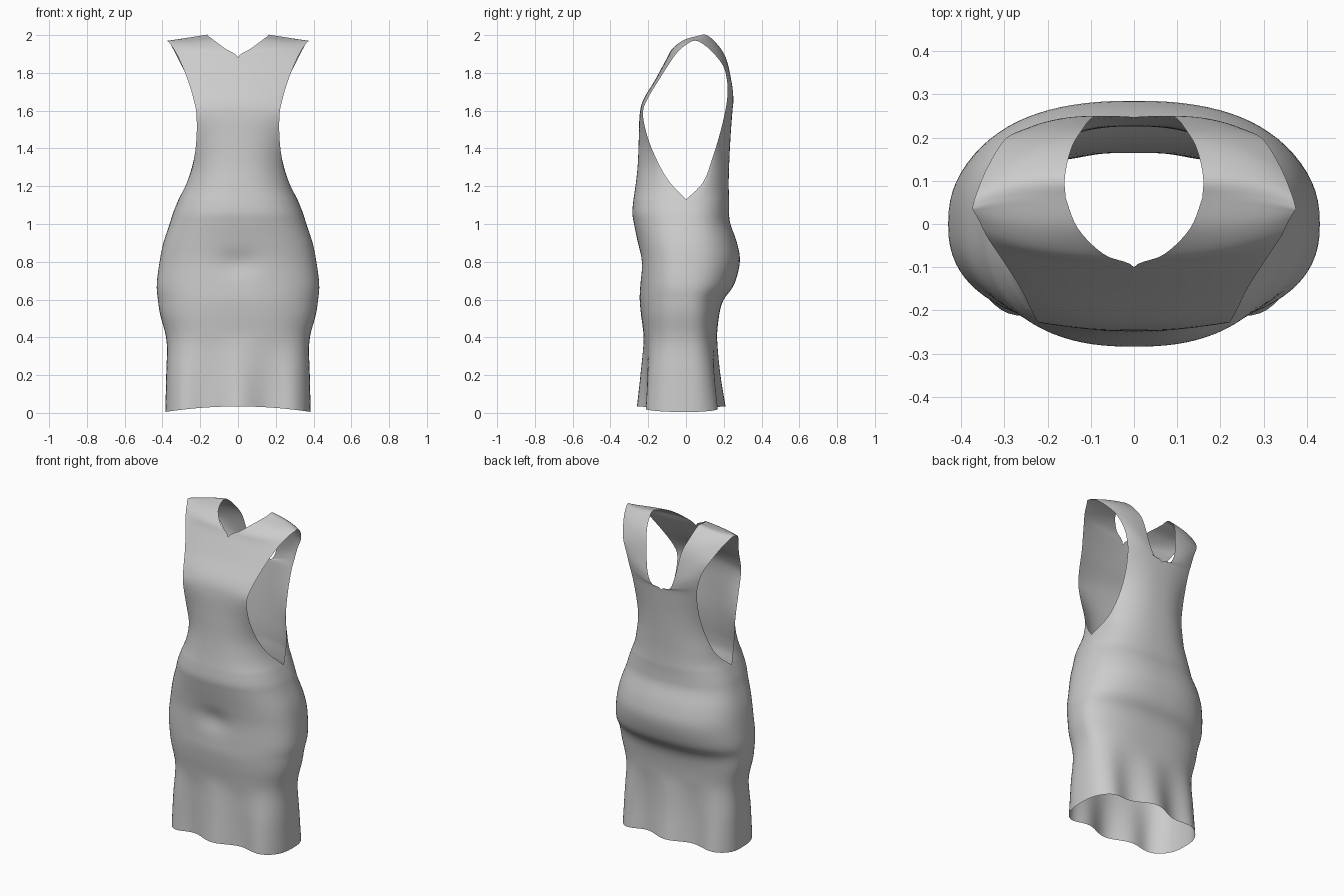
import bpy, bmesh, math

COLS, STEPS = 22, 5

# Skirt and waist rings: z, half width, front y, back y, roundness
SKIRT = [
    (.005, .385, -.235, .185, 3.0), (.20, .380, -.226, .167, 3.0),
    (.38, .378, -.222, .163, 2.7), (.52, .412, -.238, .176, 2.5),
    (.60, .424, -.245, .200, 2.4), (.68, .430, -.243, .255, 2.4),
    (.80, .415, -.243, .285, 2.4), (.90, .395, -.256, .270, 2.4),
    (1.0, .362, -.275, .235, 2.4), (1.06, .343, -.284, .228, 2.4),
    (1.13, .315, -.278, .228, 2.4)]

# Bodice rows: centre/neck edge x, y, z, then armhole edge x, y, z
FRONT = [
    (0, -.278, 1.13, .315, 0, 1.13), (0, -.265, 1.22, .270, -.085, 1.22),
    (0, -.255, 1.32, .237, -.145, 1.32), (0, -.250, 1.45, .220, -.200, 1.45),
    (0, -.245, 1.58, .220, -.228, 1.58), (0, -.225, 1.66, .235, -.205, 1.66),
    (0, -.165, 1.76, .265, -.145, 1.76), (0, -.100, 1.88, .310, -.075, 1.87),
    (.07, -.07, 1.93, .340, -.030, 1.925), (.13, -.01, 1.975, .360, .010, 1.955),
    (.158, .06, 1.995, .375, .035, 1.97)]
BACK = [
    (0, .228, 1.13, .315, 0, 1.13), (0, .226, 1.22, .270, .090, 1.22),
    (0, .230, 1.35, .232, .140, 1.35), (0, .237, 1.48, .218, .180, 1.48),
    (0, .247, 1.61, .222, .210, 1.61), (.06, .250, 1.63, .238, .220, 1.69),
    (.095, .247, 1.71, .260, .217, 1.76), (.12, .218, 1.86, .300, .195, 1.84),
    (.145, .175, 1.94, .340, .130, 1.92), (.16, .110, 2.0, .365, .070, 1.965),
    (.158, .06, 1.995, .375, .035, 1.97)]


def smooth_rows(rows):
    """Catmull-Rom interpolation between the key rows."""
    out = []
    for i in range(len(rows) - 1):
        a, b, c, d = (rows[max(i - 1, 0)], rows[i], rows[i + 1],
                      rows[min(i + 2, len(rows) - 1)])
        for j in range(STEPS):
            t = j / STEPS
            out.append([.5 * (2 * q + (r - p) * t + (2 * p - 5 * q + 4 * r - s) * t * t
                              + (3 * q - p - 3 * r + s) * t ** 3)
                        for p, q, r, s in zip(a, b, c, d)])
    return out + [list(rows[-1])]


def row_points(row):
    """Points from the centre edge out to the side edge."""
    xi, yi, zi, xo, yo, zo, p, k = row
    xi = max(xi, 0)
    pts = []
    for i in range(COLS + 1):
        s = min(math.sin(i / COLS * math.pi / 2), 1)
        w = max(1 - s ** p, 0) ** k
        x = xi + (xo - xi) * s
        y = yo + (yi - yo) * w
        z = zi + (zo - zi) * s
        side = -1 if yi < 0 else 1
        # hem folds and raised hem centre
        if z < .4:
            f = (1 - z / .4)
            y += side * .025 * f ** .8 * math.cos(2 * math.pi * x / .33) * (1 - s ** 4)
            z += .03 * f * f * (1 - s * s)
        # dip under the belly
        if side < 0:
            y += .018 * math.exp(-(x / .1) ** 2 - ((z - .79) / .07) ** 2)
        pts.append((x, y, z))
    return pts


def add_panel(bm, rows):
    grid = [[bm.verts.new(p) for p in row_points(r)] for r in smooth_rows(rows)]
    for a, b in zip(grid, grid[1:]):
        for i in range(COLS):
            bm.faces.new((a[i], a[i + 1], b[i + 1], b[i]))


bm = bmesh.new()
# Skirt: front and back halves
for col in (2, 3):
    add_panel(bm, [(0, r[col], r[0], r[1], 0, r[0], r[4], 1 / r[4]) for r in SKIRT])
# Bodice: front and back panels with armholes and neckline
for panel in (FRONT, BACK):
    add_panel(bm, [r + (2.4, min(1, 1 / 2.4 + .2 * i)) for i, r in enumerate(panel)])

# Mirror to the other side and weld seams
geo = bmesh.ops.duplicate(bm, geom=bm.verts[:] + bm.edges[:] + bm.faces[:])["geom"]
for v in geo:
    if isinstance(v, bmesh.types.BMVert):
        v.co.x = -v.co.x
bmesh.ops.remove_doubles(bm, verts=bm.verts[:], dist=.0004)
bmesh.ops.recalc_face_normals(bm, faces=bm.faces[:])
for f in bm.faces:
    f.smooth = True

mesh = bpy.data.meshes.new("dress")
bm.to_mesh(mesh)
bm.free()
dress = bpy.data.objects.new("dress", mesh)
bpy.context.collection.objects.link(dress)
